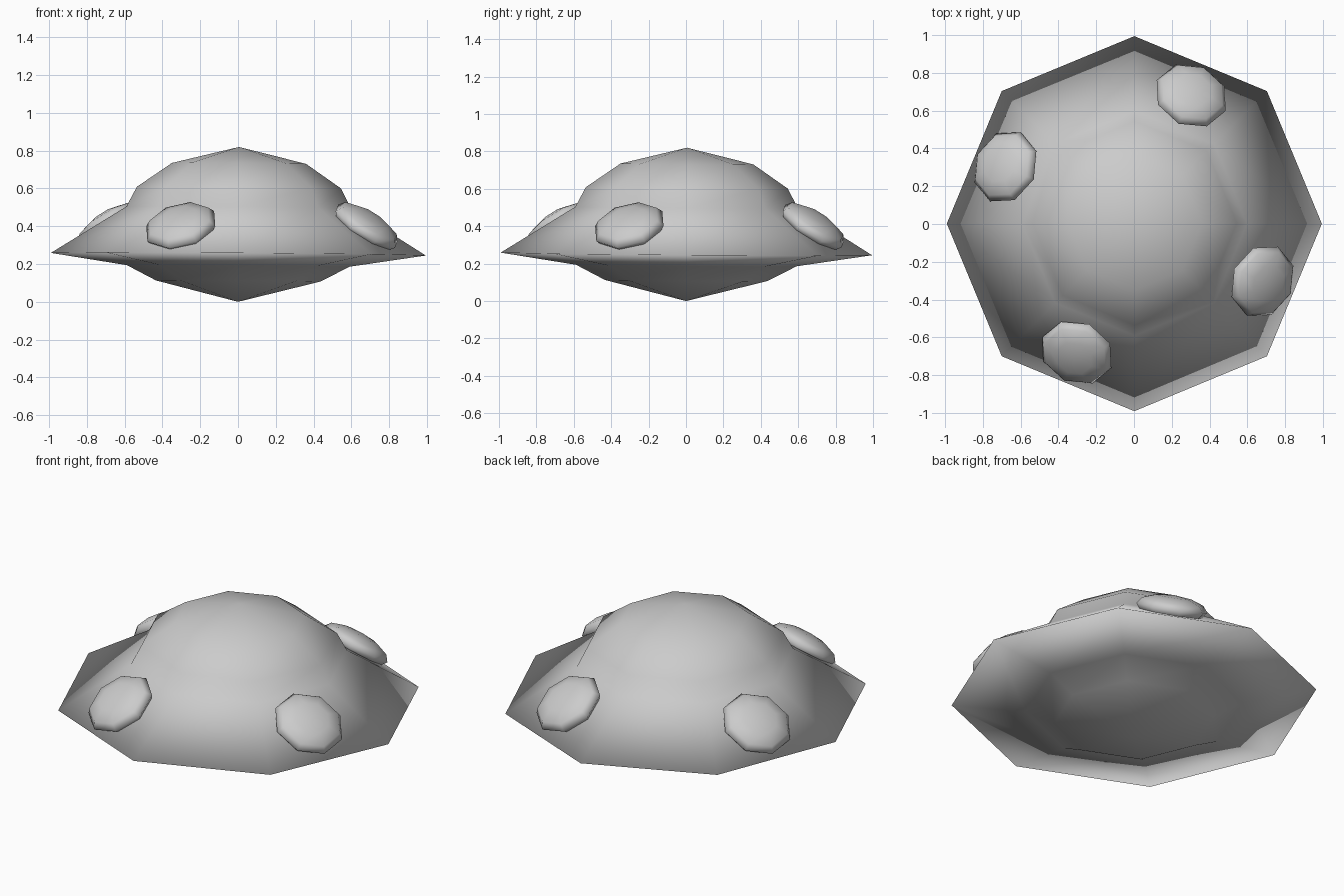
import bpy, bmesh
from math import pi, cos, sin, radians
from mathutils import Matrix

cube = bpy.data.objects.get("Cube")
if cube:
    bpy.data.objects.remove(cube, do_unlink=True)

grey = bpy.data.materials.new("hull_grey")
grey.use_nodes = True
colour = (0.6, 0.6, 0.6, 1)
grey.diffuse_color = colour
grey.node_tree.nodes["Principled BSDF"].inputs["Base Color"].default_value = colour


def lathe(name, profile, matrix, sides=8):
    """Revolve (radius, height) points, listed bottom to top, into a closed smooth solid."""
    bm = bmesh.new()
    rings = []
    for r, z in profile:
        if r == 0:
            rings.append([bm.verts.new((0, 0, z))] * sides)
        else:
            rings.append([bm.verts.new((r * cos(2 * pi * i / sides),
                                        r * sin(2 * pi * i / sides), z)) for i in range(sides)])
    for low, high in zip(rings, rings[1:]):
        for i in range(sides):
            j = (i + 1) % sides
            corners = dict.fromkeys((low[i], low[j], high[j], high[i]))
            bm.faces.new(corners).smooth = True
    bm.transform(matrix)
    bmesh.ops.recalc_face_normals(bm, faces=bm.faces)
    mesh = bpy.data.meshes.new(name)
    bm.to_mesh(mesh)
    bm.free()
    mesh.materials.append(grey)
    obj = bpy.data.objects.new(name, mesh)
    bpy.context.collection.objects.link(obj)
    return obj


# Saucer hull: shallow keel, sharp rim, domed top, tilted very slightly
tilt = Matrix.Rotation(-0.007, 4, 'X') @ Matrix.Rotation(0.007, 4, 'Y')
hull_profile = [(0, 0), (0.435, 0.11), (0.59, 0.19), (0.993, 0.252),
                (0.595, 0.5), (0.54, 0.605), (0.355, 0.733), (0, 0.82)]
lathe("saucer_hull", hull_profile, tilt)

# Four flattened pods set into the sloping upper face
pod_profile = [(0.2 * sin(pi * k / 6) if 0 < k < 6 else 0, -0.07 * cos(pi * k / 6))
               for k in range(7)]
for k, side in enumerate(("back", "left_side", "front", "right_side")):
    place = (Matrix.Rotation(radians(66 + 90 * k), 4, 'Z')
             @ Matrix.Translation((0.745, 0, 0.4))
             @ Matrix.Rotation(radians(35), 4, 'Y'))
    lathe(side + "_pod", pod_profile, place)
